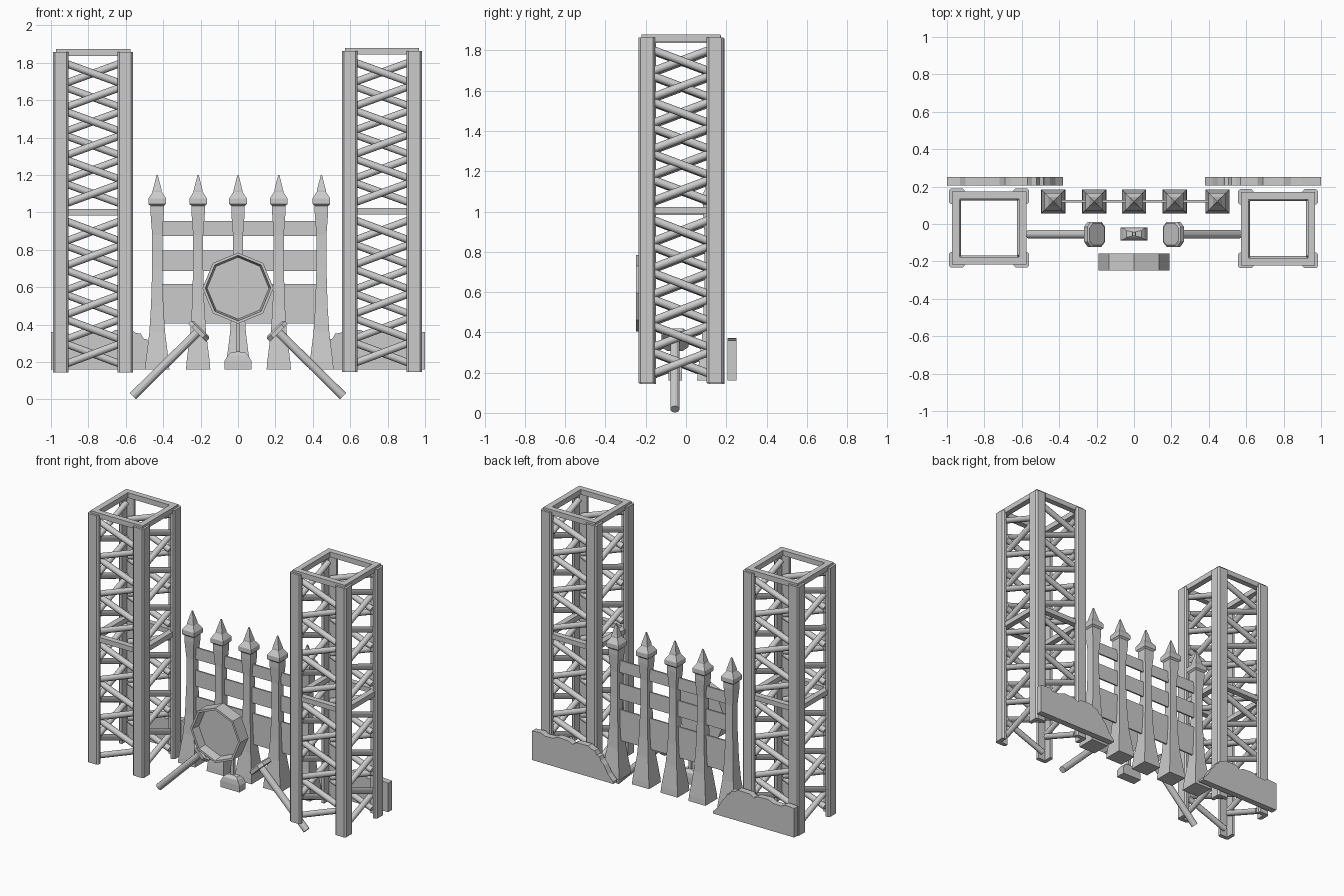
import bpy, bmesh, math
from mathutils import Vector, Matrix

if "Cube" in bpy.data.objects:
    bpy.data.objects.remove(bpy.data.objects["Cube"])


def make(name, bm):
    bmesh.ops.recalc_face_normals(bm, faces=bm.faces)
    me = bpy.data.meshes.new(name)
    bm.to_mesh(me)
    bm.free()
    ob = bpy.data.objects.new(name, me)
    bpy.context.collection.objects.link(ob)
    return ob


def box(bm, x0, x1, y0, y1, z0, z1):
    m = Matrix.Translation(((x0 + x1) / 2, (y0 + y1) / 2, (z0 + z1) / 2)) @ Matrix.Diagonal((x1 - x0, y1 - y0, z1 - z0, 1))
    bmesh.ops.create_cube(bm, size=1, matrix=m)


def rod(bm, a, b, r, n=10):
    a, b = Vector(a), Vector(b)
    m = Matrix.Translation((a + b) / 2) @ (b - a).to_track_quat('Z', 'Y').to_matrix().to_4x4()
    bmesh.ops.create_cone(bm, cap_ends=True, segments=n, radius1=r, radius2=r, depth=(b - a).length, matrix=m)


def loft(bm, rings):
    vs = [[bm.verts.new(p) for p in ring] for ring in rings]
    n = len(vs[0])
    for a, b in zip(vs, vs[1:]):
        for i in range(n):
            bm.faces.new((a[i], a[(i + 1) % n], b[(i + 1) % n], b[i]))
    bm.faces.new(vs[0][::-1])
    bm.faces.new(vs[-1])


def rect(cx, cy, z, hx, hy):
    return [(cx + sx * hx, cy + sy * hy, z) for sx, sy in ((-1, -1), (1, -1), (1, 1), (-1, 1))]


def tower(name, cx, cy, z0, z1):
    hx, hy, w, t, c = 0.214, 0.211, 0.083, 0.028, 0.01
    # angle-iron corner posts
    bm = bmesh.new()
    prof = [(c, 0), (w - c, 0), (w, c), (w, t), (t, t), (t, w), (c, w), (0, w - c), (0, c)]
    for sx in (-1, 1):
        for sy in (-1, 1):
            loft(bm, [[(cx + sx * (hx - u), cy + sy * (hy - v), z) for u, v in prof] for z in (z0, z1)])
    make(name + "_posts", bm)
    # top frame and middle frame
    bm = bmesh.new()
    i0, i1 = 0.015, 0.055
    for zc, h in ((z1 - 0.003, 0.018), ((z0 + z1) / 2, 0.017)):
        for s in (-1, 1):
            ya, yb = sorted((cy + s * (hy - i0), cy + s * (hy - i1)))
            box(bm, cx - hx + i0, cx + hx - i0, ya, yb, zc - h, zc + h)
            xa, xb = sorted((cx + s * (hx - i0), cx + s * (hx - i1)))
            box(bm, xa, xb, cy - hy + i0, cy + hy - i0, zc - h, zc + h)
    make(name + "_rails", bm)
    # zigzag braces, opposite faces run opposite ways
    bm = bmesh.new()
    zm = (z0 + z1) / 2
    for lo, hi in ((z0 + 0.035, zm - 0.035), (zm + 0.035, z1 - 0.05)):
        step = (hi - lo) / 6
        for k in range(6):
            d = 1 if k % 2 else -1
            za, zb = lo + k * step + 0.008, lo + (k + 1) * step - 0.008
            for s in (-1, 1):
                y = cy + s * (hy - 0.045)
                rod(bm, (cx - d * s * 0.155, y, za), (cx + d * s * 0.155, y, zb), 0.02)
                x = cx + s * (hx - 0.045)
                rod(bm, (x, cy + d * s * 0.15, za), (x, cy - d * s * 0.15, zb), 0.02)
    braces = make(name + "_braces", bm)
    bpy.context.view_layer.objects.active = braces
    braces.select_set(True)
    bpy.ops.object.shade_smooth_by_angle(angle=math.radians(40))
    braces.select_set(False)


tower("left_tower", -0.775, -0.021, 0.143, 1.858)
tower("right_tower", 0.770, -0.025, 0.148, 1.864)

# fence pales with capital and spike
pale = [(0.16, 0.065), (0.2, 0.062), (0.36, 0.042), (0.5, 0.033), (0.7, 0.027), (0.88, 0.027), (1.0, 0.036),
        (1.035, 0.036), (1.045, 0.047), (1.075, 0.047), (1.11, 0.024), (1.118, 0.024), (1.2, 0.003)]
for i, x in enumerate((-0.432, -0.213, 0, 0.218, 0.446)):
    bm = bmesh.new()
    loft(bm, [rect(x, 0.12, z, h, h) for z, h in pale])
    make(f"fence_pale_{i + 1}", bm)

# thin boards across the pales
bm = bmesh.new()
for lo, hi in ((0.405, 0.617), (0.688, 0.797), (0.873, 0.955)):
    box(bm, -0.432, 0.446, 0.116, 0.127, lo, hi)
make("fence_boards", bm)

# octagonal dish with a recessed front
bm = bmesh.new()
def octa(r, y):
    return [(r * math.cos(k * math.pi / 4), y, 0.595 + r * math.sin(k * math.pi / 4)) for k in range(8)]
loft(bm, [octa(0.19, -0.157), octa(0.19, -0.248), octa(0.175, -0.248), octa(0.165, -0.19)])
make("octagonal_dish", bm)

# mallets leaning inward
for side, s in (("left", -1), ("right", 1)):
    bm = bmesh.new()
    rod(bm, (s * 0.562, -0.055, 0.018), (s * 0.205, -0.055, 0.37), 0.023, 12)
    make(side + "_mallet_handle", bm)
    bm = bmesh.new()
    m = Matrix.Translation((s * 0.208, -0.055, 0.367)) @ Vector((-s, 0, 1)).to_track_quat('Z', 'Y').to_matrix().to_4x4()
    a, b = 0.067, 0.04
    ring = [(b, -a), (a, -b), (a, b), (b, a), (-b, a), (-a, b), (-a, -b), (-b, -a)]
    loft(bm, [[m @ Vector((u * k, v * k, z)) for u, v in ring]
              for z, k in ((-0.016, 1), (0.008, 1), (0.016, 0.85))])
    make(side + "_mallet_head", bm)

# small footed stand under the dish
bm = bmesh.new()
loft(bm, [rect(0, -0.053, z, hx, hy) for z, hx, hy in
          ((0.16, 0.072, 0.034), (0.205, 0.072, 0.034), (0.235, 0.055, 0.03), (0.25, 0.04, 0.018),
           (0.255, 0.011, 0.012), (0.42, 0.009, 0.01))])
make("dish_stand", bm)

# broken low walls behind the towers
wall = [(1.0, 0.16), (1.0, 0.36), (0.93, 0.365), (0.90, 0.35), (0.84, 0.352), (0.80, 0.37), (0.72, 0.365),
        (0.69, 0.35), (0.66, 0.37), (0.57, 0.372), (0.545, 0.355), (0.52, 0.352), (0.505, 0.325),
        (0.485, 0.32), (0.475, 0.295), (0.45, 0.27), (0.42, 0.215), (0.38, 0.175), (0.38, 0.16)]
for side, s in (("left", -1), ("right", 1)):
    bm = bmesh.new()
    loft(bm, [[(s * x, y, z) for x, z in wall] for y in (0.207, 0.25)])
    make(side + "_broken_wall", bm)
